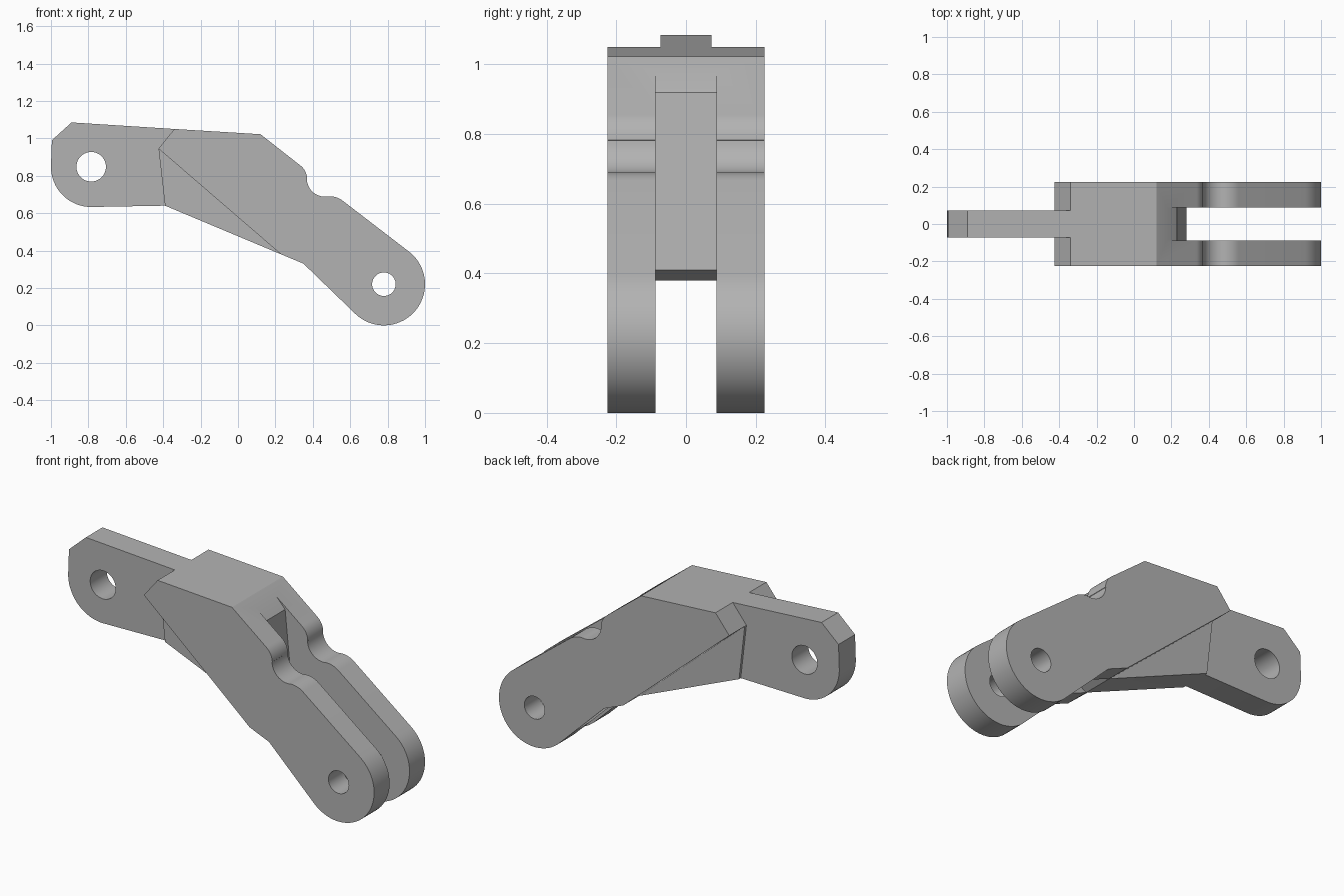
import bpy, bmesh
from math import cos, sin, radians

cube = bpy.data.objects.get("Cube")
if cube:
    bpy.data.objects.remove(cube, do_unlink=True)

grey = bpy.data.materials.new("plain grey")
grey.use_nodes = True
grey.diffuse_color = (0.45, 0.45, 0.45, 1)
grey.node_tree.nodes["Principled BSDF"].inputs["Base Color"].default_value = (0.45, 0.45, 0.45, 1)


def arc(cx, cz, r, start, end, n):
    """Points on an arc in the side plane, angles in degrees."""
    angles = [radians(start + (end - start) * i / n) for i in range(n + 1)]
    return [(cx + r * cos(a), cz + r * sin(a)) for a in angles]


def plate(name, profile, half_width):
    """Extrude a side profile symmetrically across y."""
    bm = bmesh.new()
    face = bm.faces.new([bm.verts.new((x, -half_width, z)) for x, z in profile])
    out = bmesh.ops.extrude_face_region(bm, geom=[face])
    verts = [g for g in out["geom"] if isinstance(g, bmesh.types.BMVert)]
    bmesh.ops.translate(bm, vec=(0, 2 * half_width, 0), verts=verts)
    bmesh.ops.recalc_face_normals(bm, faces=bm.faces)
    mesh = bpy.data.meshes.new(name)
    bm.to_mesh(mesh)
    bm.free()
    mesh.materials.append(grey)
    obj = bpy.data.objects.new(name, mesh)
    bpy.context.collection.objects.link(obj)
    return obj


def combine(target, tool, operation):
    """Apply a boolean and remove the tool."""
    mod = target.modifiers.new("combine", "BOOLEAN")
    mod.operation, mod.object, mod.solver = operation, tool, "EXACT"
    bpy.ops.object.select_all(action="DESELECT")
    target.select_set(True)
    bpy.context.view_layer.objects.active = target
    bpy.ops.object.modifier_apply(modifier=mod.name)
    bpy.data.objects.remove(tool, do_unlink=True)


# Wide body: chamfered back, scalloped top edge, rounded fork end
fork_pin, tongue_pin = (0.78, 0.22), (-0.785, 0.848)
body_profile = (
    [(-0.34, 1.05), (-0.425, 0.945), (0.23, 0.38), (0.35, 0.33)]
    + arc(*fork_pin, 0.22, 226, 413, 36)
    + arc(0.49, 0.575, 0.115, 53, 97, 8)
    + arc(0.465, 0.785, 0.097, 275, 182, 14)
    + arc(0.275, 0.78, 0.095, 2, 53, 8)
    + [(0.12, 1.022)]
)
body = plate("link_body", body_profile, 0.225)

# Slot between the two fork arms
slot = plate("slot_cutter", [(0.16, 0.995), (0.23, 0.92), (0.28, 0.41), (0.23, 0.38),
                             (0.23, -0.2), (1.2, -0.2), (1.2, 1.2), (0.16, 1.2)], 0.088)
combine(body, slot, "DIFFERENCE")

# Narrow web filling the corner under the body
web = plate("web", [(-0.425, 0.945), (-0.39, 0.64), (0.23, 0.38), (0.28, 0.41),
                    (0.2, 0.7)], 0.088)
combine(body, web, "UNION")

# Thin tongue with a clipped top corner and a round lower corner
tongue = plate("tongue", [(-0.34, 1.05), (-0.89, 1.085), (-0.995, 0.99)]
               + arc(*tongue_pin, 0.215, 180, 272, 20)
               + [(-0.39, 0.64), (-0.3, 0.7)], 0.073)
combine(body, tongue, "UNION")

# Pin holes
for pin, radius in ((fork_pin, 0.063), (tongue_pin, 0.079)):
    combine(body, plate("pin_cutter", arc(*pin, radius, 0, 351, 39), 0.4), "DIFFERENCE")

bpy.ops.object.select_all(action="DESELECT")
body.select_set(True)
bpy.context.view_layer.objects.active = body
bpy.ops.object.shade_smooth_by_angle(angle=radians(25))
